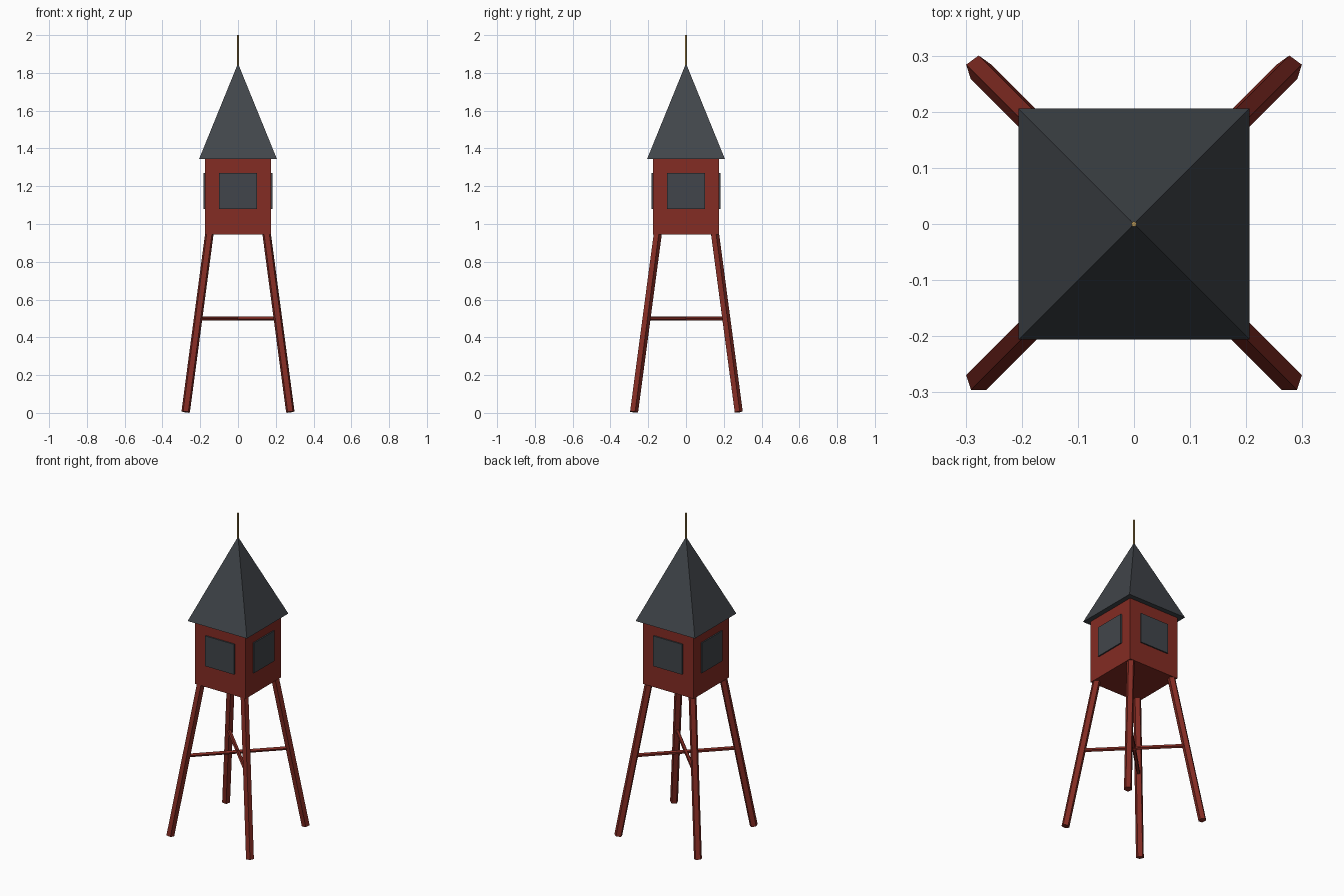
import bpy
from math import pi, sqrt
from mathutils import Vector, Matrix

cube = bpy.data.objects.get("Cube")
if cube:
    bpy.data.objects.remove(cube, do_unlink=True)


def material(name, rgb):
    mat = bpy.data.materials.new(name)
    mat.use_nodes = True
    mat.diffuse_color = (*rgb, 1)
    mat.node_tree.nodes["Principled BSDF"].inputs["Base Color"].default_value = (*rgb, 1)
    return mat


RED = material("barn red", (0.23, 0.025, 0.017))
SLATE = material("slate grey", (0.053, 0.06, 0.069))
GOLD = material("dull gold", (0.42, 0.27, 0.08))


def finish(name, mat):
    obj = bpy.context.object
    obj.name = name
    obj.data.materials.append(mat)
    return obj


def box(name, low, high, mat, turn=0.0):
    low, high = Vector(low), Vector(high)
    bpy.ops.mesh.primitive_cube_add(size=1)
    obj = finish(name, mat)
    obj.data.transform(Matrix.Rotation(turn, 4, "Z")
                       @ Matrix.Translation((low + high) / 2)
                       @ Matrix.Diagonal((*(high - low), 1)))
    return obj


def pole(name, start, end, radius, mat, sides=5):
    start, end = Vector(start), Vector(end)
    axis = end - start
    bpy.ops.mesh.primitive_cylinder_add(vertices=sides, radius=radius, depth=axis.length)
    obj = finish(name, mat)
    turn = Vector((0, 0, 1)).rotation_difference(axis)
    obj.data.transform(Matrix.Translation((start + end) / 2) @ turn.to_matrix().to_4x4())
    return obj


# Splayed legs
FOOT, TOP = 0.277, 0.15
for end, sy in (("front", -1), ("back", 1)):
    for side, sx in (("right", -1), ("left", 1)):
        pole(f"{end}_{side}_leg", (sx * FOOT, sy * FOOT, 0.005),
             (sx * TOP, sy * TOP, 0.96), 0.0235, RED)

# Crossed braces between opposite legs
for name, s in (("brace_a", 1), ("brace_b", -1)):
    pole(name, (-0.21, -0.21 * s, 0.5), (0.21, 0.21 * s, 0.5), 0.0115, RED)

# Cabin with a window on each wall
box("cabin", (-0.175, -0.175, 0.945), (0.175, 0.175, 1.345), RED)
for i, side in enumerate(("front", "left", "back", "right")):
    box(f"{side}_window", (-0.1, -0.183, 1.08), (0.1, -0.174, 1.27), SLATE, i * pi / 2)

# Pyramid roof
bpy.ops.mesh.primitive_cone_add(vertices=4, radius1=0.206 * sqrt(2), depth=0.506)
roof = finish("roof", SLATE)
roof.data.transform(Matrix.Translation((0, 0, 1.597)) @ Matrix.Rotation(pi / 4, 4, "Z"))

# Spire
pole("spire", (0, 0, 1.82), (0, 0, 2.0), 0.005, GOLD)
